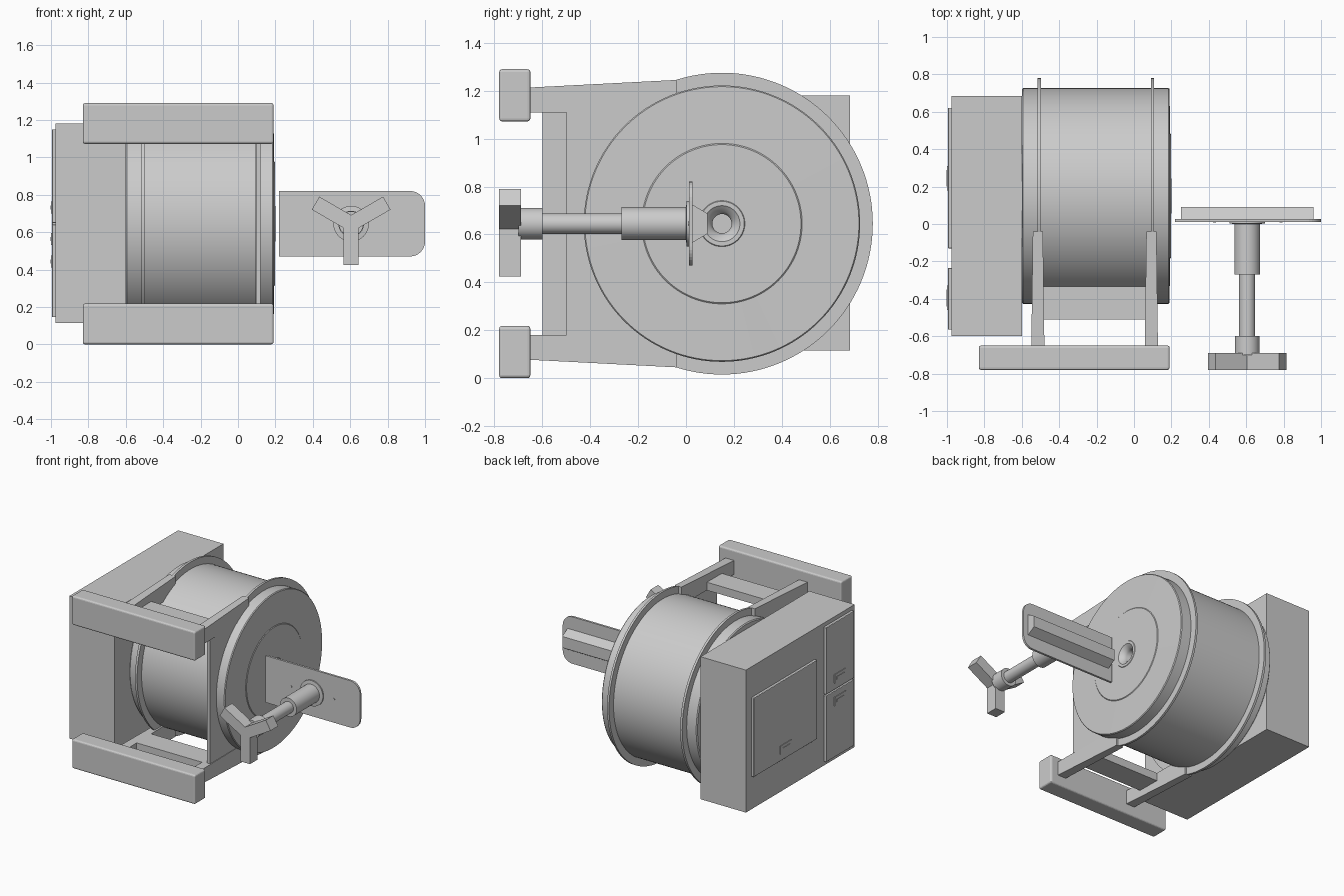
import bpy, bmesh, math
from mathutils import Vector, Matrix

if "Cube" in bpy.data.objects:
    bpy.data.objects.remove(bpy.data.objects["Cube"], do_unlink=True)

grey = bpy.data.materials.new("light_grey")
grey.use_nodes = True
COLOUR = (0.6, 0.6, 0.6, 1)
grey.diffuse_color = COLOUR
grey.node_tree.nodes["Principled BSDF"].inputs["Base Color"].default_value = COLOUR

CY, CZ = 0.15, 0.645      # drum axis, parallel to x
PX = 0.605                # table column axis, parallel to y


def finish(name, bm, bevel=0, smooth=False):
    bmesh.ops.recalc_face_normals(bm, faces=bm.faces)
    mesh = bpy.data.meshes.new(name)
    bm.to_mesh(mesh)
    bm.free()
    ob = bpy.data.objects.new(name, mesh)
    bpy.context.collection.objects.link(ob)
    mesh.materials.append(grey)
    if bevel:
        mod = ob.modifiers.new("bevel", "BEVEL")
        mod.width, mod.segments = bevel, 3
    if smooth:
        bpy.ops.object.select_all(action="DESELECT")
        ob.select_set(True)
        bpy.context.view_layer.objects.active = ob
        bpy.ops.object.shade_smooth_by_angle(angle=math.radians(30))
    return ob


def box(name, x, y, z, bevel=0):
    bm = bmesh.new()
    bmesh.ops.create_cube(bm, size=1)
    for v in bm.verts:
        v.co = [sum(r) / 2 + c * (r[1] - r[0]) for r, c in zip((x, y, z), v.co)]
    return finish(name, bm, bevel)


def lathe(name, profile, origin, axis="X", closed=False, n=96):
    """Revolve (radius, along) points about an axis through origin."""
    bm = bmesh.new()
    rings = []
    for r, a in profile:
        ring = []
        for i in range(n):
            t = math.tau * i / n
            u, w = r * math.cos(t), r * math.sin(t)
            p = (a, u, w) if axis == "X" else (u, a, w)
            ring.append(bm.verts.new(Vector(origin) + Vector(p)))
        rings.append(ring)
    pairs = list(zip(rings, rings[1:]))
    if closed:
        pairs.append((rings[-1], rings[0]))
    else:
        bm.faces.new(rings[0])
        bm.faces.new(rings[-1])
    for a, b in pairs:
        for i in range(n):
            j = (i + 1) % n
            bm.faces.new((a[i], a[j], b[j], b[i]))
    return finish(name, bm, smooth=True)


def loft(name, first, second):
    """Solid between two matching outlines."""
    bm = bmesh.new()
    a = [bm.verts.new(p) for p in first]
    b = [bm.verts.new(p) for p in second]
    bm.faces.new(a)
    bm.faces.new(b)
    for i in range(len(a)):
        j = (i + 1) % len(a)
        bm.faces.new((a[i], a[j], b[j], b[i]))
    return finish(name, bm)


# Main drum with a gently raised end and a recessed bore
lathe("drum", [(0.57, -0.6), (0.577, -0.593), (0.577, 0.184), (0.572, 0.19),
               (0.335, 0.193), (0.33, 0.197), (0.096, 0.197), (0.093, 0.2),
               (0.075, 0.2), (0.068, 0.194), (0.05, 0.18), (0.04, 0.16),
               (0.04, -0.45)], (0, CY, CZ), n=128)

# Rings round the drum
for side, x0, x1 in (("right", -0.515, -0.498), ("left", 0.09, 0.106)):
    lathe(side + "_flange", [(0.55, x0), (0.63, x0), (0.63, x1), (0.55, x1)],
          (0, CY, CZ), closed=True, n=128)
box("flange_web", (0.095, 0.12), (-0.5, 0.1), (0.18, 1.11))

# Front beams, tapered arms and cross plates, mirrored about the drum axis
for level, s in (("upper", 1), ("lower", -1)):
    def span(lo, hi):
        return sorted((CZ + s * lo, CZ + s * hi))
    box(level + "_front_beam", (-0.83, 0.19), (-0.78, -0.65), span(0.427, 0.645), 0.012)
    box(level + "_cross_plate", (-0.5, 0.08), (-0.51, -0.335), span(0.465, 0.525))
    for side, x in (("right", -0.514), ("left", 0.093)):
        ends = []
        for y, half, top in ((-0.66, 0.035, 0.568), (-0.04, 0.027, 0.6)):
            ends.append([(x + i * half, y, CZ + s * h)
                         for i, h in ((-1, 0.465), (1, 0.465), (1, top), (-1, top))])
        loft(f"{level}_{side}_arm", *ends)

# Equipment cabinet with doors and handles
box("cabinet", (-0.975, -0.6), (-0.6, 0.685), (0.115, 1.18))
doors = (("upper_door", (-0.565, -0.235), (0.65, 1.15), (-0.46, -0.33), (0.7, 0.765)),
         ("lower_door", (-0.565, -0.235), (0.145, 0.64), (-0.46, -0.33), (0.53, 0.595)),
         ("wide_door", (-0.13, 0.62), (0.36, 0.95), (0.18, 0.31), (0.41, 0.475)))
for name, y, z, hy, hz in doors:
    box(name, (-0.995, -0.97), y, z, 0.004)
    box(name + "_handle", (-1.0, -0.99), hy, hz)
    box(name + "_grip", (-1.003, -0.995), (hy[0] + 0.02, hy[1] - 0.02),
        (hz[0] + 0.022, hz[1] - 0.022))

# Table panel with rounded outer corners
outline = [(0.22, 0.47), (0.22, 0.82)]
R = 0.08
for zc, start in ((0.82 - R, 90), (0.47 + R, 0)):
    for k in range(9):
        t = math.radians(start - k * 90 / 8)
        outline.append((1.0 - R + R * math.cos(t), zc + R * math.sin(t)))
loft("table_panel", [(x, 0.012, z) for x, z in outline],
     [(x, 0.028, z) for x, z in outline])

# Tapered rail behind the panel
corners = ((0.25, -1), (0.96, -1), (0.96, 1), (0.25, 1))
loft("table_rail", [(x, 0.026, CZ + i * 0.08) for x, i in corners],
     [(x, 0.09, CZ + i * 0.042) for x, i in corners])

# Telescopic column
lathe("column", [(0.066, -0.7), (0.066, -0.6), (0.043, -0.6), (0.043, -0.27),
                 (0.069, -0.27), (0.069, 0.0), (0.095, 0.003), (0.095, 0.014)],
      (PX, 0, CZ), axis="Y", n=64)
for side, x in (("right", 0.43), ("left", 0.785)):
    lathe(side + "_screw", [(0.008, 0.008), (0.008, 0.014)], (x, 0, CZ), "Y", n=16)

# Three-legged foot, merged at the hub
bm = bmesh.new()
hub = 0.08 / (2 * math.sqrt(3))
loop = []
for k in range(3):
    rot = Matrix.Rotation(math.radians(-90 + 120 * k), 2)
    for r, w in ((hub, -0.04), (0.22, -0.04), (0.22, 0.04)):
        p = rot @ Vector((r if r > hub else hub, w))
        loop.append((PX + p.x, CZ + p.y))
bm.free()
loft("tripod_foot", [(x, -0.78, z) for x, z in loop], [(x, -0.69, z) for x, z in loop])
